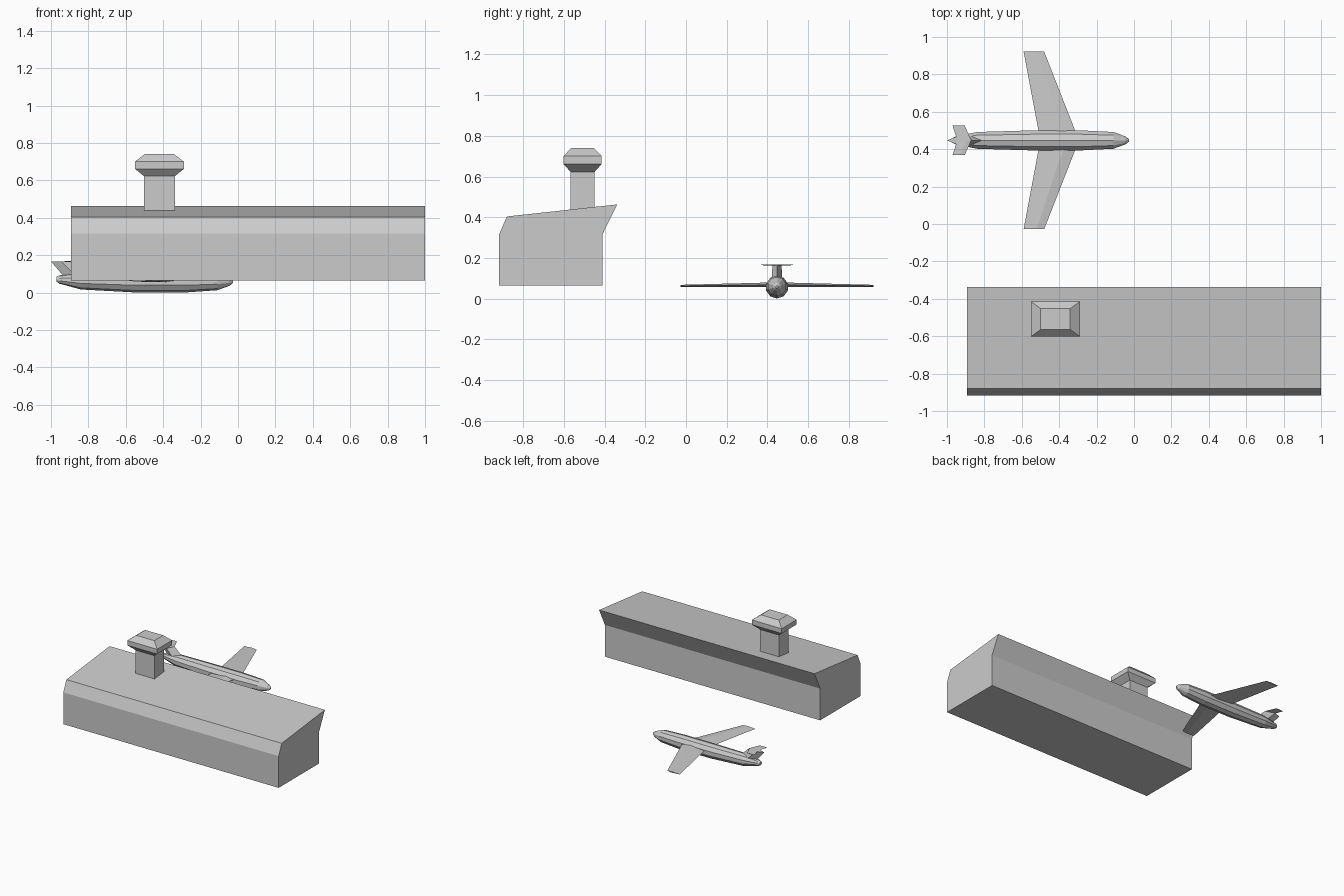
import bpy
from math import cos, sin, pi

if "Cube" in bpy.data.objects:
    bpy.data.objects.remove(bpy.data.objects["Cube"])


def mesh(name, verts, faces):
    me = bpy.data.meshes.new(name)
    me.from_pydata(verts, [], faces)
    me.update()
    ob = bpy.data.objects.new(name, me)
    bpy.context.collection.objects.link(ob)
    return ob


def loft(name, rings):
    """Skin a list of equal-length closed sections and cap both ends."""
    n = len(rings[0])
    verts = [p for r in rings for p in r]
    faces = [(k * n + i, k * n + (i + 1) % n, (k + 1) * n + (i + 1) % n, (k + 1) * n + i)
             for k in range(len(rings) - 1) for i in range(n)]
    faces += [tuple(range(n))[::-1], tuple(range(len(verts) - n, len(verts)))]
    ob = mesh(name, verts, faces)
    bpy.context.view_layer.objects.active = ob
    ob.select_set(True)
    bpy.ops.object.mode_set(mode='EDIT')
    bpy.ops.mesh.select_all(action='SELECT')
    bpy.ops.mesh.normals_make_consistent(inside=False)
    bpy.ops.object.mode_set(mode='OBJECT')
    ob.select_set(False)
    return ob


def rect(cx, cy, hx, hy, z):
    return [(cx - hx, cy - hy, z), (cx + hx, cy - hy, z),
            (cx + hx, cy + hy, z), (cx - hx, cy + hy, z)]


# Terminal hall: extruded profile with sloping, overhanging roof
profile = [(-.918, .065), (-.41, .065), (-.41, .317), (-.338, .463), (-.88, .404), (-.918, .317)]
loft("terminal_hall", [[(x, y, z) for y, z in profile] for x in (-.892, 1.0)])

# Control tower: shaft and flared cab
TX, TY = -.42, -.508
loft("tower_shaft", [rect(TX, TY, .083, .059, z) for z in (.435, .63)])
loft("tower_cab", [rect(TX, TY, hx, hy, z) for hx, hy, z in
                   [(.083, .059, .623), (.131, .094, .662), (.131, .094, .70), (.079, .056, .74)]])

# Aeroplane fuselage: ten-sided stations (x, radius, centre height)
CY, N = .447, 10
stations = [(-.97, .014, .072), (-.955, .022, .070), (-.84, .047, .064), (-.55, .056, .057),
            (-.28, .056, .057), (-.11, .047, .060), (-.045, .022, .059), (-.026, .006, .058)]
loft("fuselage", [[(x, CY + r * cos(2 * pi * (i + .5) / N), z + r * sin(2 * pi * (i + .5) / N))
                   for i in range(N)] for x, r, z in stations])


def foil(front, ridge, rear, y, z, t):
    return [(front, y, z), (ridge, y, z + t), (rear, y, z), (ridge, y, z - t)]


# Swept wings and the high tailplane, built on both sides
for side, s in (("left", 1), ("right", -1)):
    loft(f"wing_{side}", [foil(-.302, -.37, -.505, CY + s * .02, .069, .011),
                          foil(-.48, -.52, -.59, CY + s * .474, .063, .005)])
    loft(f"tailplane_{side}", [foil(-.87, -.90, -.945, CY, .166, .003),
                               foil(-.905, -.93, -.97, CY + s * .079, .166, .0015)])

# Tail fin with diamond section
loft("tail_fin", [[(f, CY, z), (m, CY + w, z), (b, CY, z), (m, CY - w, z)]
                  for f, m, b, w, z in [(-.785, -.865, -.93, .027, .085),
                                        (-.87, -.945, -1.0, .022, .167)]])
